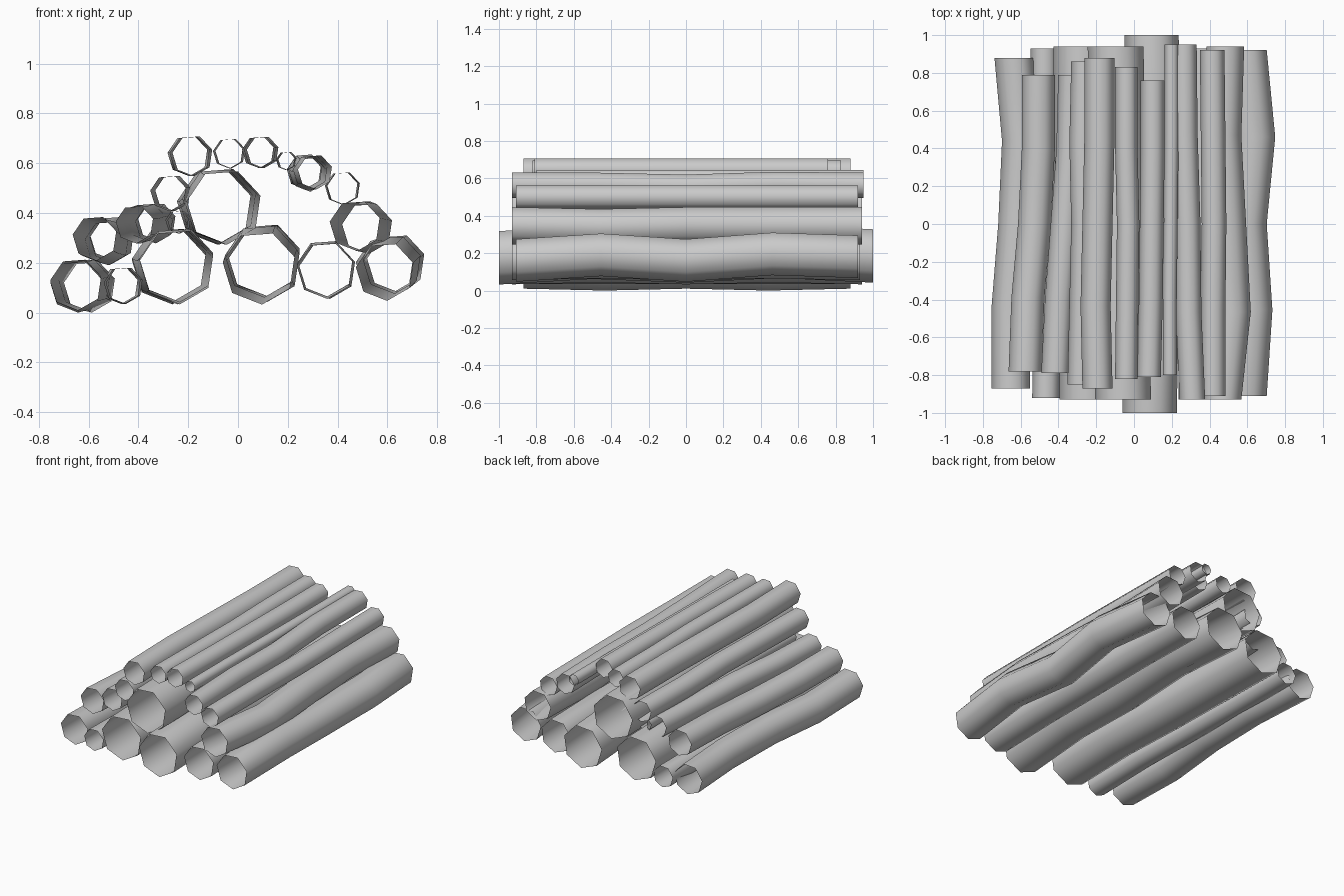
import bpy
import bmesh
from math import cos, sin, tau
from mathutils import Vector

default_cube = bpy.data.objects.get("Cube")
if default_cube:
    bpy.data.objects.remove(default_cube, do_unlink=True)

SIDES = 7
STRAIGHT = (0, 0, 0, 0)

bark = bpy.data.materials.new("pale grey bark")
bark.use_nodes = True
bark.diffuse_color = (0.6, 0.6, 0.6, 1)
bark.node_tree.nodes["Principled BSDF"].inputs["Base Color"].default_value = bark.diffuse_color


def hollow_log(name, front, back, x, z, radius, sway=STRAIGHT, lift=STRAIGHT, turn=0.3):
    """Open tube along y; sway and lift shift the four rings behind the front one."""
    bm = bmesh.new()
    stations = (front, front / 2, 0, back / 2, back)
    rings = []
    for y, dx, dz in zip(stations, (0, *sway), (0, *lift)):
        centre = Vector((x + dx, y, z + dz))
        angles = [turn + tau * i / SIDES for i in range(SIDES)]
        rings.append([bm.verts.new(centre + radius * Vector((cos(a), 0, sin(a))))
                      for a in angles])
    for near, far in zip(rings, rings[1:]):
        for i in range(SIDES):
            j = (i + 1) % SIDES
            face = bm.faces.new((near[i], far[i], far[j], near[j]))
            face.smooth = True
    bmesh.ops.recalc_face_normals(bm, faces=bm.faces)
    # Keep the outside of the tube facing outward
    side = bm.faces[:][0]
    if side.normal.dot(side.calc_center_median() - Vector((x, 0, z))) < 0:
        bmesh.ops.reverse_faces(bm, faces=bm.faces)
    mesh = bpy.data.meshes.new(name)
    bm.to_mesh(mesh)
    bm.free()
    mesh.materials.append(bark)
    log = bpy.data.objects.new(name, mesh)
    bpy.context.collection.objects.link(log)
    return log


# Bottom row, from the model's right to its left
hollow_log("bottom_outer_right_log", -.87, .88, -.65, .115, .105,
           sway=(0, .035, .055, .015), lift=(-.01, 0, -.01, 0))
hollow_log("bottom_thin_right_log", -.92, .93, -.465, .11, .075,
           sway=(.01, 0, -.01, -.01))
hollow_log("bottom_thick_right_log", -.93, .94, -.245, .185, .152,
           sway=(0, -.01, -.03, -.03), lift=(.01, 0, .01, 0))
hollow_log("bottom_centre_log", -1, 1, .085, .18, .148,
           sway=(.01, .02, .02, .01), lift=(.03, .01, .035, .01))
hollow_log("bottom_inner_left_log", -.93, .93, .35, .17, .115,
           sway=(0, .01, 0, 0), lift=(.01, 0, .01, 0))
hollow_log("bottom_outer_left_log", -.91, .92, .59, .165, .118,
           sway=(.03, 0, .045, 0), lift=(.03, 0, .035, .02))

# Second layer
hollow_log("middle_outer_right_log", -.78, .79, -.575, .3, .09,
           sway=(.015, .05, .07, .07), lift=(-.01, -.02, -.01, 0))
hollow_log("middle_inner_right_log", -.79, .79, -.415, .355, .077,
           sway=(.02, .05, .08, .09), lift=(0, .01, 0, .01))
hollow_log("middle_twig_log", -.8, .8, -.245, .365, .047,
           sway=(.01, 0, .01, 0))
hollow_log("middle_thick_log", -.93, .94, -.055, .425, .152,
           sway=(-.01, -.02, -.03, -.04), lift=(0, .01, 0, 0))
hollow_log("middle_outer_left_log", -.93, .94, .47, .35, .103,
           sway=(.05, .025, 0, .015), lift=(-.01, 0, 0, 0))

# Top layer
hollow_log("upper_right_log", -.85, .86, -.28, .48, .073,
           sway=(.01, .02, .01, .02))
hollow_log("top_right_log", -.87, .88, -.192, .63, .082,
           sway=(-.01, 0, .01, .01))
hollow_log("top_slim_log", -.82, .83, -.04, .64, .061,
           sway=(.005, .01, 0, 0))
hollow_log("top_centre_log", -.81, .76, .08, .645, .065,
           sway=(.01, .015, .02, .02))
hollow_log("top_twig_log", -.8, .95, .19, .61, .038,
           sway=(0, .005, .01, .01))
hollow_log("top_left_log", -.93, .95, .31, .565, .07,
           sway=(-.02, -.025, -.04, -.045), lift=(0, -.01, .005, 0))
hollow_log("upper_left_log", -.91, .92, .42, .5, .067,
           sway=(0, .005, 0, -.005))
